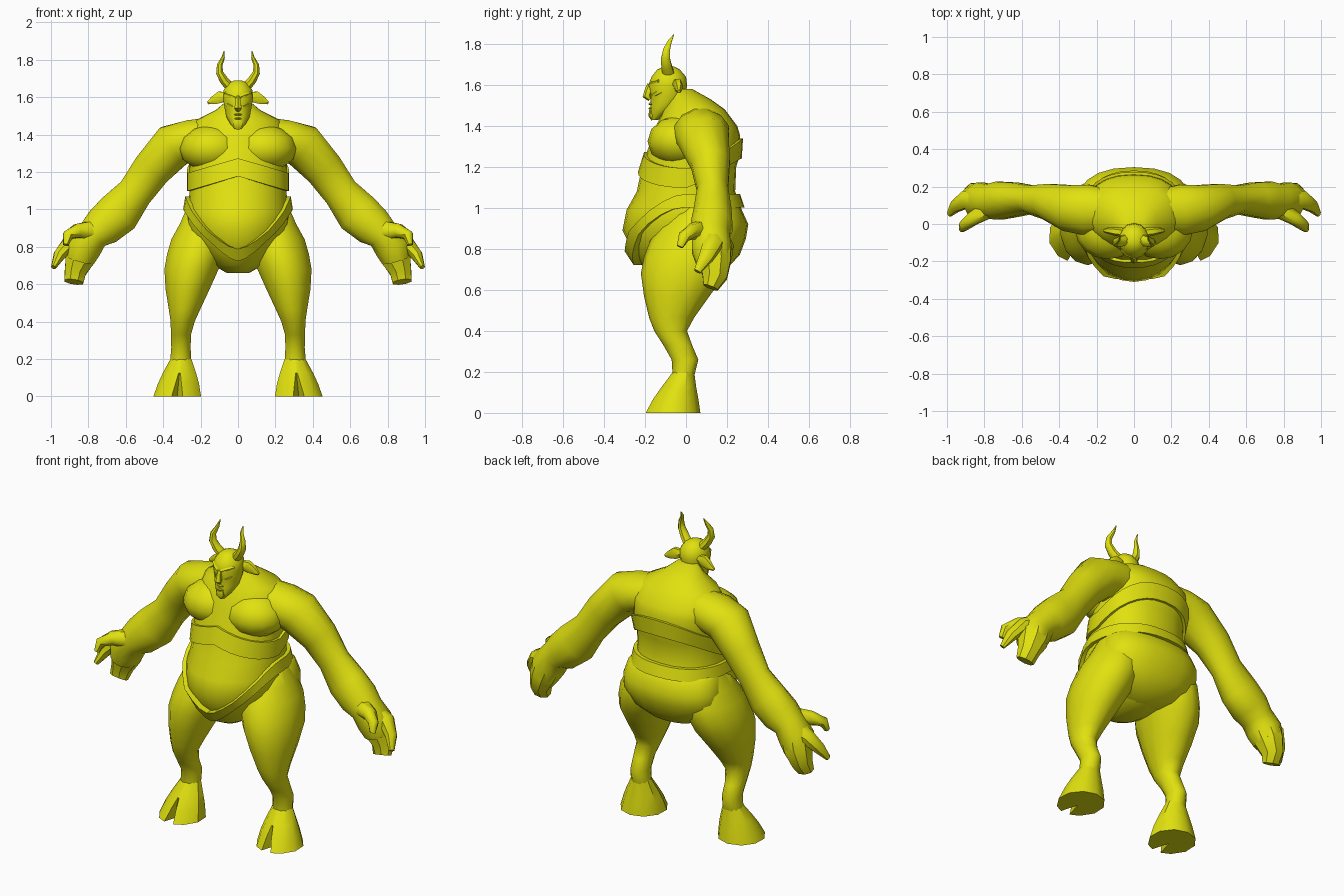
import bpy, bmesh, math
from mathutils import Vector

skin = bpy.data.materials.new("olive_yellow")
skin.diffuse_color = (0.75, 0.75, 0.005, 1)


def make(name, rings, mirror=False, closed=False, angle=45):
    """Skin a list of equal-length point rings; cap the ends unless closed."""
    bm = bmesh.new()
    vs = [[bm.verts.new(p) for p in r] for r in rings]
    n = len(vs[0])
    for i in range(len(vs) if closed else len(vs) - 1):
        a, b = vs[i], vs[(i + 1) % len(vs)]
        for j in range(n):
            k = (j + 1) % n
            bm.faces.new((a[j], a[k], b[k], b[j]))
    if not closed:
        bm.faces.new(vs[0])
        bm.faces.new(vs[-1])
    bmesh.ops.recalc_face_normals(bm, faces=bm.faces)
    me = bpy.data.meshes.new(name)
    bm.to_mesh(me)
    bm.free()
    me.materials.append(skin)
    me.shade_smooth()
    me.set_sharp_from_angle(angle=math.radians(angle))
    ob = bpy.data.objects.new(name, me)
    bpy.context.collection.objects.link(ob)
    if mirror:
        ob.modifiers.new("mirror", 'MIRROR').use_mirror_merge = False
    return ob


def rim(t, back=1.0):
    """Unit oval point at angle t from the front; back < 1 squares the rear half."""
    s, c = math.sin(t), -math.cos(t)
    if c > 0:
        s, c = math.copysign(abs(s) ** back, s), c ** back
    return s, c


def oval(z, x0, x1, y0, y1, n=12, back=1.0):
    """Level oval ring between x and y limits."""
    cx, cy, rx, ry = (x0 + x1) / 2, (y0 + y1) / 2, (x1 - x0) / 2, (y1 - y0) / 2
    pts = [rim(2 * math.pi * i / n, back) for i in range(n)]
    return [(cx + rx * s, cy + ry * c, z) for s, c in pts]


def limb(name, pts, n=10, mirror=True, angle=45):
    """Tube along (x, y, z, radius across, radius along y)."""
    c = [Vector(p[:3]) for p in pts]
    rings = []
    for i, p in enumerate(pts):
        t = (c[min(i + 1, len(c) - 1)] - c[max(i - 1, 0)]).normalized()
        b = Vector((0, 1, 0))
        b = (b - t * b.dot(t)).normalized()
        a = t.cross(b)
        rings.append([c[i] + a * p[3] * math.cos(2 * math.pi * (k + .5) / n)
                      + b * p[4] * math.sin(2 * math.pi * (k + .5) / n) for k in range(n)])
    return make(name, rings, mirror, angle=angle)


# Torso: height, half width, front y, back y
BACK = .86
TORSO = [(.66, .06, -.12, .08), (.70, .13, -.20, .18), (.77, .20, -.25, .25),
         (.89, .27, -.31, .29), (.99, .275, -.29, .27), (1.08, .26, -.24, .24),
         (1.20, .26, -.215, .245), (1.28, .265, -.188, .27), (1.36, .265, -.16, .262),
         (1.40, .265, -.145, .25), (1.48, .22, -.11, .19), (1.53, .12, -.08, .12),
         (1.58, .06, -.06, .03)]
make("torso", [oval(z, -w, w, f, b, 24, BACK) for z, w, f, b in TORSO])

# Seat: fills the hips behind the legs
make("seat", [oval(z, -w, w, f, b, 20, BACK) for z, w, f, b in
              [(.67, .05, .0, .12), (.71, .16, -.02, .205), (.77, .25, -.05, .262),
               (.85, .305, -.07, .292), (.92, .30, -.07, .304), (1.0, .28, -.06, .268),
               (1.03, .25, -.05, .24)]], angle=60)


def on_torso(t, z, off):
    """Point on the torso surface, pushed out by off."""
    for lo, hi in zip(TORSO, TORSO[1:]):
        if lo[0] <= z <= hi[0]:
            k = (z - lo[0]) / (hi[0] - lo[0])
            w, f, b = (lo[i] + k * (hi[i] - lo[i]) for i in (1, 2, 3))
            s, c = rim(t, BACK)
            return ((w + off) * s, (f + b) / 2 + ((b - f) / 2 + off) * c, z)


def belt(name, height, half, thick, front=0, n=32):
    """Raised band following the torso at a height that varies with angle."""
    rings = []
    for i in range(n):
        t = 2 * math.pi * i / n
        z = height(abs(math.sin(t)), math.cos(t))
        d = thick + front * max(math.cos(t), 0) ** 6
        rings.append([on_torso(t, z - half, -.02), on_torso(t, z - half, d),
                      on_torso(t, z + half, d), on_torso(t, z + half, -.02)])
    make(name, rings, closed=True, angle=35)


belt("chest_belt", lambda s, c: 1.225 - .08 * s if c > 0 else 1.145 - .145 * c, .048, .014)
belt("hip_belt", lambda s, c: .755 + .28 * s ** 1.8 if c > 0 else 1.035, .033, .02, .02)

# Chest muscles, broad and shallow over the rib cage
make("chest_muscle", [oval(1.325 + .125 * math.sin(a), .14 - .175 * math.cos(a),
                           .14 + .175 * math.cos(a), -.03 - .158 * math.cos(a),
                           -.03 + .158 * math.cos(a), 16)
                      for a in (-1.4, -1.0, -.5, 0, .5, 1.0, 1.4)], mirror=True, angle=60)

# Arms from shoulder to wrist
limb("arm", [(.14, .07, 1.385, .11, .12), (.25, .075, 1.37, .112, .14),
             (.345, .085, 1.34, .124, .128), (.46, .12, 1.215, .108, .098),
             (.55, .13, 1.09, .098, .078), (.64, .13, .98, .122, .095),
             (.72, .125, .91, .112, .105), (.775, .12, .865, .09, .095),
             (.825, .125, .80, .10, .10), (.845, .135, .73, .08, .085)], n=12)

# Hand: joined fingers, separate finger and thumb
limb("joined_fingers", [(.82, .13, .81, .095, .09), (.845, .14, .735, .085, .085),
                        (.87, .14, .665, .062, .065), (.878, .12, .612, .055, .04)], n=8, angle=30)
limb("finger", [(.83, .13, .845, .055, .06), (.90, .13, .82, .045, .05),
                (.955, .095, .755, .034, .036), (.986, .055, .69, .014, .018)], n=8)
limb("thumb", [(.79, .07, .885, .055, .05), (.86, .03, .885, .04, .04),
               (.91, -.01, .86, .03, .03), (.92, -.03, .81, .016, .016)], n=8)

# Legs: height, inner x, outer x, front y, back y
LEG = [(1.02, .12, .27, -.04, .16), (.92, .07, .315, -.12, .21), (.84, .05, .36, -.175, .235),
       (.76, .07, .383, -.205, .225), (.68, .10, .397, -.22, .195), (.57, .15, .39, -.205, .115),
       (.465, .20, .372, -.18, .04), (.40, .23, .362, -.155, .005), (.33, .25, .36, -.11, .03),
       (.26, .252, .358, -.07, .06), (.18, .248, .365, -.065, .04)]
make("leg", [oval(*r, 14) for r in LEG], mirror=True, angle=60)

# Cloven hooves: the front point is pulled in as a notch that narrows upward
rings = []
for z, cx, cy, rx, ry, notch, gap in [(0, .325, -.065, .132, .135, .11, 13), (.07, .318, -.05, .113, .11, .05, 8),
                                      (.125, .313, -.035, .092, .085, 0, 3), (.20, .305, -.012, .058, .052, 0, 3)]:
    rings.append([(cx + rx * math.sin(math.radians(a)),
                   cy - ry * math.cos(math.radians(a)) + (notch if a == 0 else 0), z)
                  for a in (0, gap, 38, 75, 110, 145, 180, 215, 250, 285, 322, 360 - gap)])
make("hoof", rings, mirror=True, angle=35)

# Head: height, half width, front y, back y
HEAD = [(1.43, .018, -.17, -.135), (1.46, .045, -.175, -.09), (1.50, .066, -.172, -.03),
        (1.55, .075, -.172, .0), (1.60, .083, -.183, .005), (1.64, .078, -.168, 0),
        (1.675, .052, -.14, -.03), (1.69, .02, -.11, -.06)]
make("head", [oval(z, -w, w, f, b, 14) for z, w, f, b in HEAD])

# Face details
limb("nose", [(0, -.17, 1.60, .012, .02), (0, -.183, 1.57, .016, .02),
              (0, -.19, 1.545, .022, .022), (0, -.175, 1.53, .012, .012)], n=6, mirror=False)
limb("brow", [(.005, -.172, 1.597, .012, .014), (.035, -.16, 1.61, .013, .014),
              (.066, -.13, 1.62, .008, .012)], n=6)
limb("cheek", [(.025, -.157, 1.55, .012, .012), (.05, -.138, 1.56, .015, .014),
               (.07, -.10, 1.575, .008, .01)], n=6)
for lip, z in (("upper_lip", 1.508), ("lower_lip", 1.486)):
    limb(lip, [(-.04, -.145, z - .004, .004, .006), (0, -.172, z, .007, .012),
               (.04, -.145, z - .004, .004, .006)], n=6, mirror=False)
limb("beard", [(0, -.165, 1.475, .025, .015), (0, -.168, 1.45, .028, .016),
               (0, -.16, 1.43, .012, .01)], n=6, mirror=False)

# Ears and horns
limb("ear", [(.06, -.045, 1.605, .024, .024), (.095, -.04, 1.60, .036, .024),
             (.13, -.035, 1.583, .026, .02), (.163, -.035, 1.568, .008, .008)], n=6)
limb("horn", [(.045, -.085, 1.655, .027, .03), (.075, -.095, 1.69, .025, .028),
              (.098, -.10, 1.73, .021, .023), (.098, -.095, 1.77, .016, .018),
              (.08, -.08, 1.81, .010, .011), (.075, -.06, 1.845, .002, .002)], n=8)
